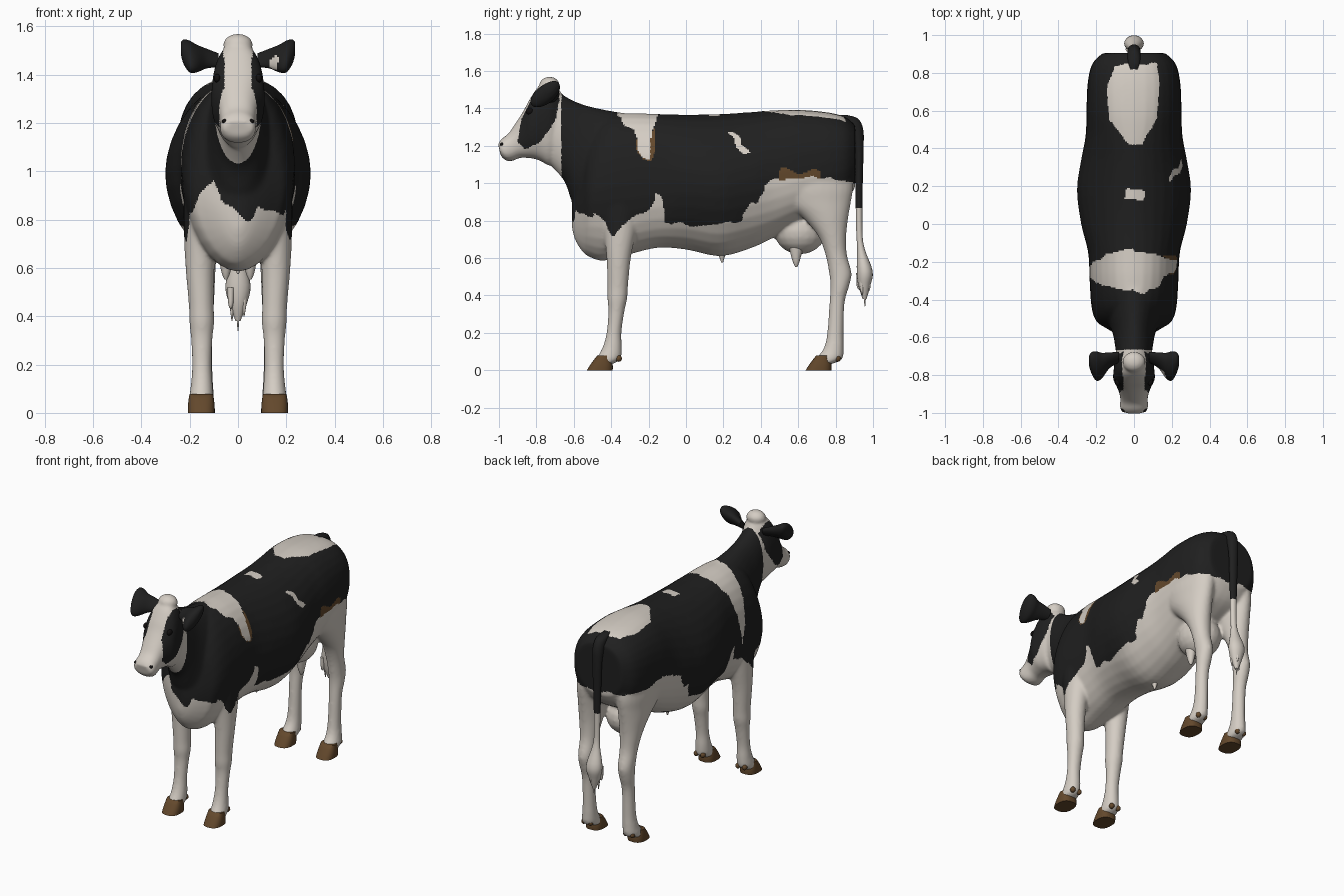
import bpy, bmesh, math
from mathutils import Vector, Matrix, noise

COLOURS = {"white_hair": (0.66, 0.61, 0.55), "black_hair": (0.014, 0.014, 0.014),
           "hoof_brown": (0.125, 0.065, 0.025), "eye_black": (0.006, 0.005, 0.005)}
MATS = []
for name, c in COLOURS.items():
    m = bpy.data.materials.new(name)
    m.diffuse_color = (*c, 1)
    MATS.append(m)
WHITE, BLACK, BROWN, EYE = range(4)


def spline(rows, steps):
    """Smoothly interpolate rows of numbers."""
    out = []
    for i in range(len(rows) - 1):
        a, b, c, d = rows[max(i - 1, 0)], rows[i], rows[i + 1], rows[min(i + 2, len(rows) - 1)]
        for k in range(steps):
            t = k / steps
            out.append([0.5 * (2 * q + (r - p) * t + (2 * p - 5 * q + 4 * r - s) * t * t
                               + (3 * q - p - 3 * r + s) * t ** 3) for p, q, r, s in zip(a, b, c, d)])
    return out + [list(rows[-1])]


def trunk(r):   # top y,z / bottom y,z / half width / roundness
    return Vector((0, (r[0] + r[2]) / 2, (r[1] + r[3]) / 2)), Vector((r[4], 0, 0)), \
        Vector((0, (r[0] - r[2]) / 2, (r[1] - r[3]) / 2)), r[5]


def limb(s, n=2):    # z / front y / back y / half width / x centre
    return lambda r: (Vector((s * r[4], (r[1] + r[2]) / 2, r[0])), Vector((r[3], 0, 0)),
                      Vector((0, (r[2] - r[1]) / 2, 0)), n)


def loft(bm, rows, section, steps=4, sides=32):
    rings = []
    for r in spline(rows, steps):
        c, u, v, n = section(r)
        ring = []
        for k in range(sides):
            a = 2 * math.pi * k / sides
            co, si = math.cos(a), math.sin(a)
            p = c + u * math.copysign(abs(co) ** (2 / n), co) + v * math.copysign(abs(si) ** (2 / n), si)
            ring.append(bm.verts.new(p))
        rings.append(ring)
    for A, B in zip(rings, rings[1:]):
        for k in range(sides):
            j = (k + 1) % sides
            bm.faces.new((A[k], A[j], B[j], B[k]))
    bm.faces.new(rings[0])
    bm.faces.new(rings[-1])


def ball(bm, c, r, seg=20):
    bmesh.ops.create_uvsphere(bm, u_segments=seg, v_segments=seg // 2, radius=1,
                              matrix=Matrix.Translation(c) @ Matrix.Diagonal((*r, 1)))


def finish(bm, name, paint, remesh=False):
    bmesh.ops.recalc_face_normals(bm, faces=bm.faces)
    me = bpy.data.meshes.new(name)
    bm.to_mesh(me)
    bm.free()
    ob = bpy.data.objects.new(name, me)
    bpy.context.collection.objects.link(ob)
    bpy.ops.object.select_all(action='DESELECT')
    bpy.context.view_layer.objects.active = ob
    ob.select_set(True)
    if remesh:
        md = ob.modifiers.new("blend", 'REMESH')
        md.mode, md.voxel_size = 'VOXEL', 0.0085
        sm = ob.modifiers.new("soften", 'SMOOTH')
        sm.factor, sm.iterations = 0.5, 11
        for mod in ("blend", "soften"):
            bpy.ops.object.modifier_apply(modifier=mod)
    used = {}
    for p in ob.data.polygons:
        k = paint(p.center) if callable(paint) else paint
        if k not in used:
            used[k] = len(used)
            ob.data.materials.append(MATS[k])
        p.material_index = used[k]
    bpy.ops.object.shade_smooth_by_angle(angle=math.radians(60))


def inside(a, b, poly):
    hit = False
    for (x1, y1), (x2, y2) in zip(poly, poly[1:] + poly[:1]):
        if (y1 > b) != (y2 > b) and a < (x2 - x1) * (b - y1) / (y2 - y1) + x1:
            hit = not hit
    return hit


def below(a, z, line):
    return any(p <= a < q and z < zp + (zq - zp) * (a - p) / (q - p) for (p, zp), (q, zq) in zip(line, line[1:]))


# Coat pattern: lower edge of the black coat, and patches as small polygons
EDGE = [(-.5, .84), (-.43, .80), (-.39, .71), (-.34, .78), (-.24, .83), (-.18, .87), (-.16, .96), (-.13, .93),
        (-.11, .79), (0, .78), (.1, .77), (.3, .80), (.35, .9), (.38, .89), (.42, .98), (.5, 1.03), (.72, 1.03), (1, .99)]
CHEST = [(-.3, .78), (-.21, .8), (-.16, .9), (-.1, .97), (-.07, .87), (-.02, .85), (.05, .79), (.08, .86), (.15, .82), (.3, .8)]
EYE_PATCH = [(-.73, 1.56), (-.67, 1.47), (-.70, 1.33), (-.78, 1.22), (-.86, 1.18), (-.90, 1.22), (-.88, 1.34), (-.81, 1.48)]
WITHERS = [(-.37, 1.4), (-.36, 1.36), (-.28, 1.28), (-.235, 1.13), (-.195, 1.12), (-.185, 1.27), (-.15, 1.36), (-.12, 1.4)]
WITHERS_L = [(-.36, 1.4), (-.33, 1.3), (-.29, 1.1), (-.26, .92), (-.22, 1.1), (-.18, 1.28), (-.11, 1.4)]
WITHERS_EDGE = [(-.28, 1.23), (-.21, 1.25), (-.165, 1.3), (-.17, 1.15), (-.19, 1.11), (-.23, 1.12)]
THIGH_EDGE = [(.5, 1.02), (.51, 1.08), (.6, 1.06), (.72, 1.07), (.72, 1.03)]
FLANK_SPOT = [(.22, 1.28), (.255, 1.27), (.34, 1.16), (.30, 1.155)]
RUMP = [(-.1, .84), (.12, .85), (.135, .75), (.12, .55), (.04, .42), (-.03, .42), (-.13, .55), (-.145, .72)]
BACK_SPOT = [(-.05, .13), (.05, .13), (.06, .18), (-.04, .19)]


def coat(p):
    x, y, z = p
    if y < -.665 and z > 1.03:          # head with a white blaze
        blaze = .048 + max(0, z - 1.42) * .2
        return BLACK if abs(x) > blaze and inside(y, z, EYE_PATCH) else WHITE
    y += .012 * noise.noise(p * 18)
    z += .022 * noise.noise(p * 14 + Vector((5, 0, 0)))
    if x > 0 and inside(y, z, THIGH_EDGE):
        return BROWN
    if (below(x, z, CHEST) if y < -.5 else below(y, z, EDGE)):
        return WHITE
    if z > 1.25 and (inside(x, y, RUMP) or inside(x, y, BACK_SPOT)):
        return WHITE
    if inside(y, min(z, 1.39), WITHERS if x > 0 else WITHERS_L) or (x > 0 and inside(y, z, FLANK_SPOT)):
        return WHITE
    return BROWN if x > .1 and inside(y, z, WITHERS_EDGE) else BLACK


# Body: trunk, neck, head, legs and udder blended into one skin
bm = bmesh.new()
loft(bm, [(-.61, .92, -.61, .76, .03, 2), (-.59, 1.02, -.59, .69, .08, 1.8), (-.55, 1.17, -.55, .63, .15, 1.8),
          (-.515, 1.28, -.515, .605, .2, 1.8), (-.44, 1.365, -.44, .585, .225, 1.9), (-.3, 1.375, -.3, .62, .235, 2.1),
          (-.15, 1.37, -.15, .655, .243, 2.1), (0, 1.367, 0, .645, .28, 1.9), (.18, 1.37, .18, .61, .302, 1.85),
          (.34, 1.38, .34, .65, .28, 1.9), (.47, 1.39, .47, .71, .256, 2.1), (.6, 1.393, .6, .78, .252, 2.3),
          (.75, 1.38, .75, .84, .245, 2.4), (.85, 1.355, .85, .9, .22, 2.4), (.905, 1.31, .905, .98, .165, 2.4)], trunk)
loft(bm, [(-.3, 1.37, -.4, .75, .17, 2), (-.42, 1.39, -.56, .8, .145, 2), (-.53, 1.415, -.61, .9, .115, 2),
          (-.61, 1.445, -.645, 1.0, .103, 2), (-.66, 1.475, -.69, 1.06, .096, 2), (-.71, 1.5, -.74, 1.11, .09, 2)], trunk)
loft(bm, [(-.67, 1.49, -.68, 1.13, .075, 2), (-.71, 1.53, -.73, 1.095, .1, 2.2), (-.78, 1.525, -.77, 1.115, .108, 2.3),
          (-.835, 1.45, -.81, 1.13, .11, 2.3), (-.87, 1.385, -.85, 1.135, .092, 2.3), (-.915, 1.315, -.89, 1.135, .076, 2.3),
          (-.95, 1.265, -.925, 1.12, .073, 2.3), (-.985, 1.238, -.96, 1.12, .075, 2.3), (-1.005, 1.21, -.99, 1.145, .06, 2.3)],
     trunk)
ball(bm, (0, -.73, 1.525), (.062, .055, .045))
for s in (1, -1):
    loft(bm, [(1.15, -.43, -.22, .07, .145), (.9, -.46, -.24, .075, .15), (.75, -.44, -.265, .07, .154),
              (.6, -.425, -.295, .06, .157), (.45, -.42, -.31, .052, .152), (.38, -.42, -.315, .052, .15),
              (.31, -.415, -.33, .045, .15), (.2, -.425, -.345, .04, .15), (.12, -.447, -.343, .045, .15),
              (.06, -.48, -.35, .05, .152), (.03, -.49, -.4, .045, .152)], limb(s))
    loft(bm, [(1.2, .45, .88, .1, .12), (1.0, .46, .895, .1, .14), (.9, .52, .882, .09, .145),
              (.82, .62, .868, .08, .147), (.72, .705, .857, .066, .147), (.62, .745, .86, .054, .145),
              (.52, .765, .885, .049, .145), (.45, .772, .872, .046, .145), (.36, .767, .848, .039, .145),
              (.2, .755, .842, .039, .145), (.12, .737, .842, .044, .147), (.06, .695, .835, .05, .15),
              (.03, .68, .77, .045, .15)], limb(s))
ball(bm, (0, .61, .745), (.125, .14, .125))
finish(bm, "body", coat, remesh=True)

# Hooves and dewclaws
for label, y0 in (("front", -.53), ("hind", .64)):
    for s, side in ((1, "right"), (-1, "left")):
        bm = bmesh.new()
        loft(bm, [(0, y0, y0 + .138, .056, .152), (.035, y0 + .022, y0 + .138, .055, .152),
                  (.078, y0 + .055, y0 + .125, .049, .152)], limb(s, 2.6), 2)
        for d in (-.024, .024):
            ball(bm, (s * .152 + d, y0 + .17, .063), (.016, .018, .018), 12)
        finish(bm, label + "_hoof_" + side, BROWN)

# Teats and navel
bm = bmesh.new()
for s in (1, -1):
    loft(bm, [(.68, .545, .635, .035, .05), (.61, .562, .615, .024, .05), (.575, .573, .605, .016, .05),
              (.553, .583, .595, .006, .05)], limb(s), sides=12)
loft(bm, [(.64, .16, .22, .025, 0), (.6, .18, .205, .012, 0), (.575, .188, .198, .004, 0)], limb(1), sides=12)
finish(bm, "teats", WHITE)

# Ears: plump leaves leaning forward
for s, side in ((1, "right"), (-1, "left")):
    bm = bmesh.new()
    loft(bm, [(.08, -.705, 1.46, .025, .025), (.13, -.722, 1.467, .037, .036), (.17, -.75, 1.467, .06, .05),
              (.2, -.752, 1.475, .068, .058), (.225, -.735, 1.495, .05, .045), (.237, -.725, 1.51, .025, .022)],
         lambda r: (Vector((s * r[0], r[1], r[2])), Vector((0, r[3], r[4])), Vector((0, r[3], -r[4])) * .55, 2))
    finish(bm, "ear_" + side, lambda p: WHITE if s > 0 and (p - Vector((.15, -.785, 1.45))).length < .03 else BLACK)

# Tail with hair tuft
bm = bmesh.new()
loft(bm, [(1.365, .80, .86, .02, 0), (1.345, .82, .92, .033, 0), (1.29, .87, .947, .035, 0), (1.2, .9, .95, .032, 0),
          (1.0, .905, .945, .025, 0), (.75, .91, .943, .019, 0), (.65, .915, .955, .024, 0), (.53, .913, .998, .052, 0),
          (.45, .922, .985, .036, 0), (.38, .945, .965, .01, 0)], limb(1), sides=20)
for x, y, tip in ((0, .955, .34), (.025, .94, .4), (-.025, .945, .38), (.01, .975, .42), (-.03, .925, .43)):
    loft(bm, [(.52, y - .015, y + .015, .015, x), (.45, y - .012, y + .012, .01, x), (tip, y, y + .003, .002, x)],
         limb(1), sides=8)
finish(bm, "tail", lambda p: BLACK if p.z > .9 else WHITE)

# Eyes and nostrils
for s, side in ((1, "right"), (-1, "left")):
    bm = bmesh.new()
    ball(bm, (s * .086, -.835, 1.385), (.014, .022, .018))
    finish(bm, "eye_" + side, EYE)
    bm = bmesh.new()
    ball(bm, (s * .055, -.983, 1.207), (.012, .012, .01))
    finish(bm, "nostril_" + side, EYE)
